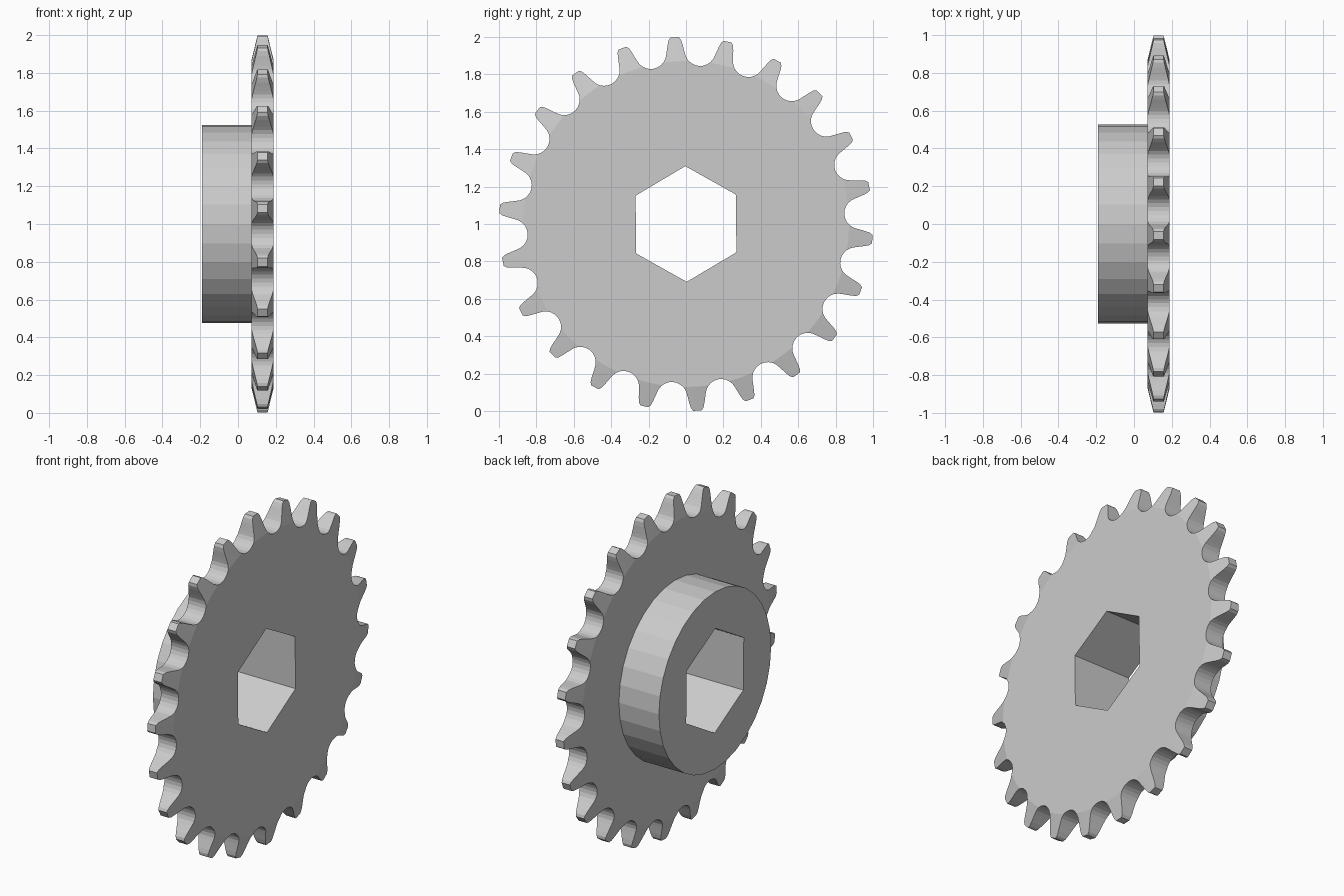
import bpy
import bmesh
from math import sin, cos, radians, asin, atan2, hypot, pi

cube = bpy.data.objects.get("Cube")
if cube:
    bpy.data.objects.remove(cube)

TEETH = 22
PHASE = radians(93.5)          # direction of the first tooth
PITCH_R, ROLLER_R = 0.93, 0.083
X_HUB, X_BACK, X_FACE = -0.19, 0.072, 0.188
HALF_STEP = pi / TEETH

steel = bpy.data.materials.new("grey_steel")
steel.use_nodes = True
grey = (0.6, 0.6, 0.6, 1)
steel.diffuse_color = grey
steel.node_tree.nodes["Principled BSDF"].inputs["Base Color"].default_value = grey


def make_object(name, bm):
    bmesh.ops.recalc_face_normals(bm, faces=bm.faces[:])
    mesh = bpy.data.meshes.new(name)
    bm.to_mesh(mesh)
    bm.free()
    mesh.materials.append(steel)
    obj = bpy.data.objects.new(name, mesh)
    bpy.context.collection.objects.link(obj)
    return obj


def loft(name, sections):
    """Solid through matching (x, [(y, z), ...]) outlines, centred on the axle."""
    bm = bmesh.new()
    rings = [[bm.verts.new((x, y, z + 1)) for y, z in pts] for x, pts in sections]
    for a, b in zip(rings, rings[1:]):
        for i in range(len(a)):
            j = (i + 1) % len(a)
            bm.faces.new((a[i], a[j], b[j], b[i]))
    bm.faces.new(rings[0])
    bm.faces.new(rings[-1])
    return make_object(name, bm)


def circle(radius, sides, start=0.0):
    return [(radius * cos(start + 2 * pi * i / sides),
             radius * sin(start + 2 * pi * i / sides)) for i in range(sides)]


# Half a tooth as (angle from tooth centre, radius): roller seat, then rounded flank
half = []
for deg in range(0, 76, 15):
    t = ROLLER_R * sin(radians(deg))
    r = PITCH_R - ROLLER_R * cos(radians(deg))
    half.append((HALF_STEP - atan2(t, r), hypot(t, r)))
for width, r in ((0.045, 0.935), (0.040, 0.96), (0.033, 0.985), (0.022, 0.999)):
    half.append((asin(width / r), r))
tooth = [(-a, r) for a, r in half] + [(a, r) for a, r in reversed(half[1:])]

outline = []
for k in range(TEETH):
    centre = PHASE + 2 * HALF_STEP * k
    outline += [(r * cos(centre + a), r * sin(centre + a)) for a, r in tooth]

# Toothed plate, hub, and the helper solids that shape them
sprocket = loft("sprocket", [(X_BACK, outline), (X_FACE, outline)])
hub = loft("hub", [(X_HUB, circle(0.525, 32)), (0.13, circle(0.525, 32))])
chamfer = loft("chamfer_helper", [
    (X_BACK, circle(0.87, 132)), (0.106, circle(1.01, 132)),
    (0.154, circle(1.01, 132)), (X_FACE, circle(0.87, 132))])
bore_outline = circle(0.309, 6, radians(90.7))
bore = loft("bore_helper", [(-0.5, bore_outline), (0.5, bore_outline)])

# Bevel the teeth, join the hub, cut the hexagonal bore
for tool, operation in ((chamfer, 'INTERSECT'), (hub, 'UNION'), (bore, 'DIFFERENCE')):
    mod = sprocket.modifiers.new(tool.name, 'BOOLEAN')
    mod.object, mod.operation, mod.solver = tool, operation, 'EXACT'
bpy.context.view_layer.update()
depsgraph = bpy.context.evaluated_depsgraph_get()
result = bpy.data.meshes.new_from_object(sprocket.evaluated_get(depsgraph))
sprocket.modifiers.clear()
sprocket.data = result
result.materials.clear()
result.materials.append(steel)
for poly in result.polygons:
    poly.material_index = 0
for tool in (chamfer, hub, bore):
    bpy.data.objects.remove(tool)
